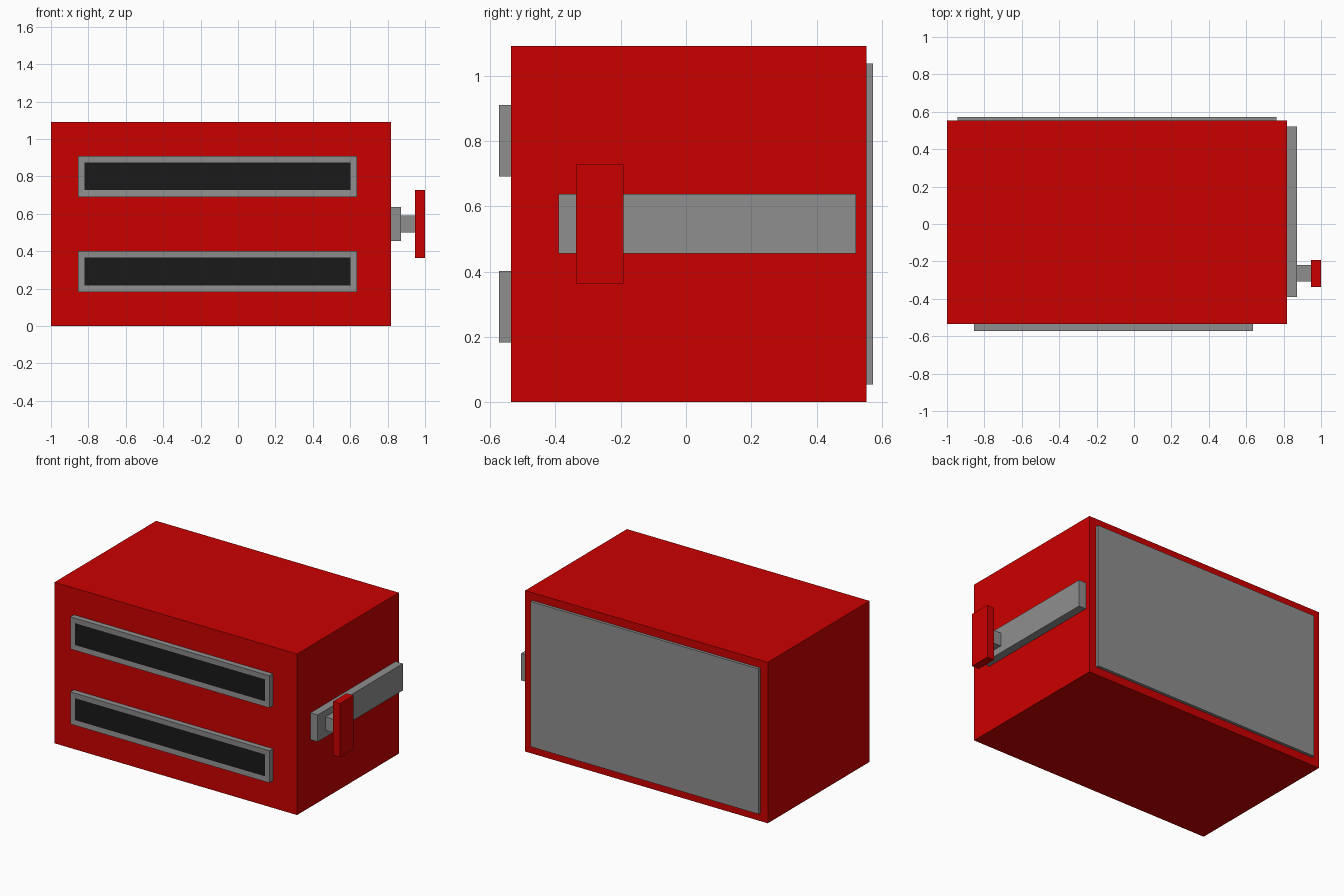
import bpy, bmesh
from mathutils import Vector

if "Cube" in bpy.data.objects:
    bpy.data.objects.remove(bpy.data.objects["Cube"])


def material(name, rgb):
    m = bpy.data.materials.new(name)
    m.diffuse_color = (*rgb, 1)
    m.use_nodes = True
    m.node_tree.nodes["Principled BSDF"].inputs["Base Color"].default_value = m.diffuse_color
    return m


RED = material("red paint", (0.6, 0.0, 0.0))
GREY = material("grey metal", (0.275, 0.275, 0.275))
BLACK = material("dark slot", (0.01, 0.01, 0.01))


def box(name, x, y, z, mat, inset=0, inset_mat=None):
    """Box from (min, max) ranges; optionally inset a panel in its front face."""
    bm = bmesh.new()
    bmesh.ops.create_cube(bm, size=1)
    lo, hi = Vector((x[0], y[0], z[0])), Vector((x[1], y[1], z[1]))
    for v in bm.verts:
        v.co = [lo[i] + (v.co[i] + 0.5) * (hi[i] - lo[i]) for i in range(3)]
    bm.normal_update()
    if inset:
        front = [f for f in bm.faces if f.normal.y < -0.9]
        bmesh.ops.inset_region(bm, faces=front, thickness=inset, depth=-0.002,
                               use_even_offset=True)
        for f in front:
            f.material_index = 1
    mesh = bpy.data.meshes.new(name)
    bm.to_mesh(mesh)
    bm.free()
    mesh.materials.append(mat)
    if inset_mat:
        mesh.materials.append(inset_mat)
    obj = bpy.data.objects.new(name, mesh)
    bpy.context.collection.objects.link(obj)
    return obj


# Main housing and back cover
box("body", (-1, 0.817), (-0.535, 0.553), (0, 1.09), RED)
box("back_panel", (-0.945, 0.763), (0.553, 0.572), (0.054, 1.037), GREY)

# Two framed slots on the front
for label, z in (("lower", 0.183), ("upper", 0.691)):
    box(label + "_slot", (-0.855, 0.636), (-0.572, -0.535), (z, z + 0.218),
        GREY, 0.035, BLACK)

# Side lever: rail, stem and handle
box("lever_rail", (0.817, 0.871), (-0.391, 0.52), (0.455, 0.637), GREY)
box("lever_stem", (0.871, 0.947), (-0.308, -0.218), (0.501, 0.592), GREY)
box("lever_handle", (0.947, 1.0), (-0.336, -0.192), (0.364, 0.728), RED)
